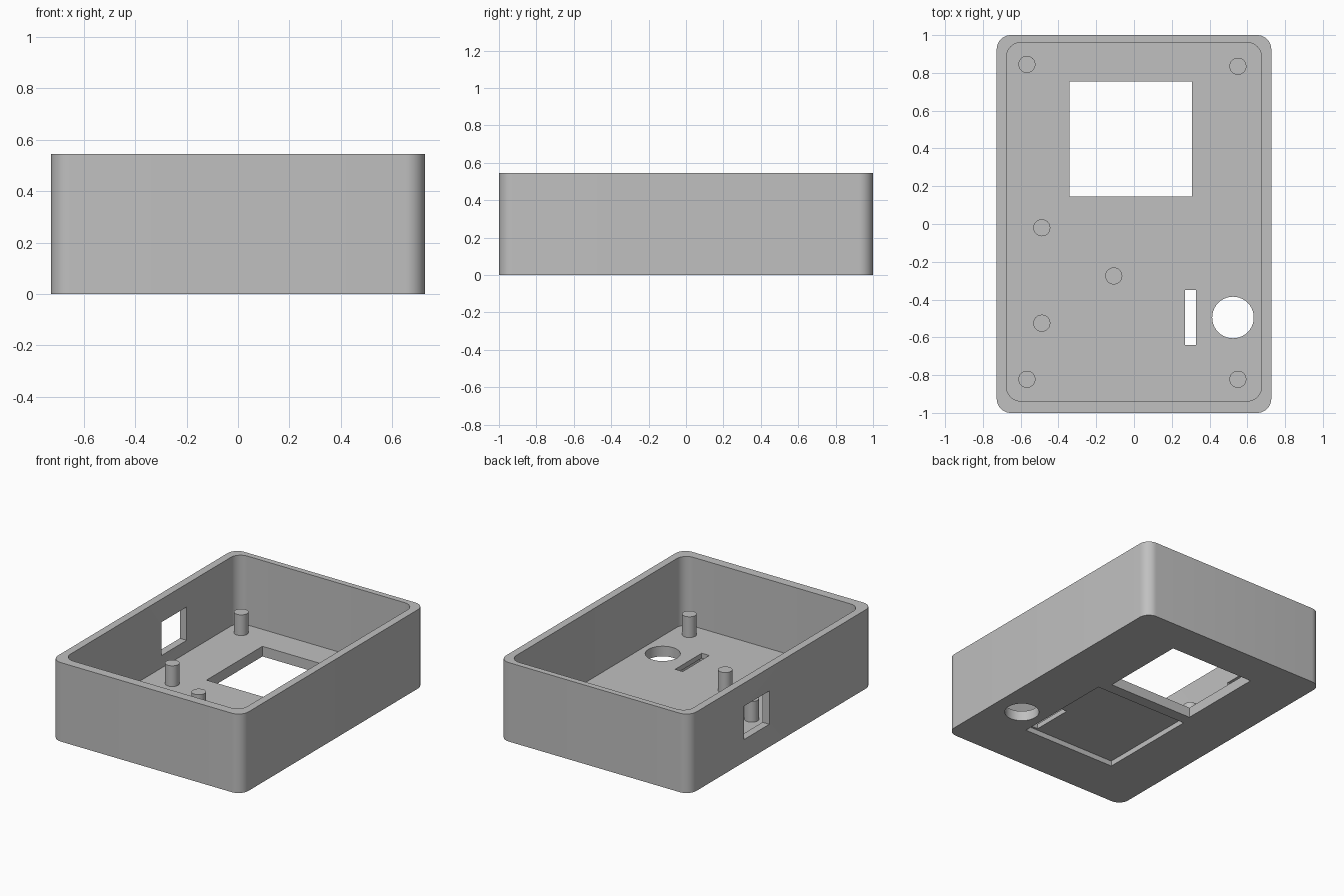
import bpy
import bmesh
from mathutils import Vector

if "Cube" in bpy.data.objects:
    bpy.data.objects.remove(bpy.data.objects["Cube"], do_unlink=True)

grey = bpy.data.materials.new("plain_grey")
grey.use_nodes = True
grey.diffuse_color = (0.527, 0.527, 0.527, 1)
grey.node_tree.nodes["Principled BSDF"].inputs["Base Color"].default_value = grey.diffuse_color

HEIGHT, FLOOR, RECESS = 0.545, 0.07, 0.036


def finish(name, bm):
    bmesh.ops.recalc_face_normals(bm, faces=bm.faces)
    mesh = bpy.data.meshes.new(name)
    bm.to_mesh(mesh)
    bm.free()
    mesh.materials.append(grey)
    obj = bpy.data.objects.new(name, mesh)
    bpy.context.collection.objects.link(obj)
    return obj


def block(name, low, high, radius=0):
    """Box between two corners, with optional rounded vertical edges."""
    low, high = Vector(low), Vector(high)
    bm = bmesh.new()
    bmesh.ops.create_cube(bm, size=1)
    bmesh.ops.scale(bm, vec=high - low, verts=bm.verts)
    bmesh.ops.translate(bm, vec=(low + high) / 2, verts=bm.verts)
    if radius:
        upright = [e for e in bm.edges
                   if abs(e.verts[0].co.z - e.verts[1].co.z) > 0.01]
        bmesh.ops.bevel(bm, geom=upright, offset=radius, segments=10,
                        profile=0.5, affect='EDGES')
    return finish(name, bm)


def cylinder(name, x, y, radius, low, high):
    bm = bmesh.new()
    bmesh.ops.create_cone(bm, cap_ends=True, segments=40, radius1=radius,
                          radius2=radius, depth=high - low)
    bmesh.ops.translate(bm, vec=(x, y, (low + high) / 2), verts=bm.verts)
    return finish(name, bm)


def activate(obj):
    bpy.ops.object.select_all(action='DESELECT')
    obj.select_set(True)
    bpy.context.view_layer.objects.active = obj


def smooth(obj):
    activate(obj)
    bpy.ops.object.shade_smooth_by_angle(angle=0.6)


# Outer shell
case = block("case_shell", (-0.727, -1, 0), (0.727, 1, HEIGHT), 0.075)

# Openings: cavity, display, slot, knob hole, side port, underside recess
cutters = [
    block("cavity_cutter", (-0.675, -0.937, FLOOR), (0.675, 0.96, 1), 0.075),
    block("display_cutter", (-0.342, 0.145, -0.1), (0.306, 0.755, 0.2)),
    block("slot_cutter", (0.27, -0.64, -0.1), (0.328, -0.35, 0.2)),
    cylinder("round_hole_cutter", 0.524, -0.495, 0.11, -0.1, 0.2),
    block("side_port_cutter", (-0.9, 0.13, 0.156), (-0.6, 0.405, 0.386)),
    block("recess_cutter", (-0.36, -0.656, -0.1), (0.354, 0.066, RECESS)),
]
activate(case)
for cutter in cutters:
    cutter.hide_render = True
    mod = case.modifiers.new(cutter.name, 'BOOLEAN')
    mod.operation = 'DIFFERENCE'
    mod.solver = 'EXACT'
    mod.object = cutter
    bpy.ops.object.modifier_apply(modifier=mod.name)
    bpy.data.objects.remove(cutter, do_unlink=True)
smooth(case)

# Mounting posts standing on the floor
posts = {
    "back_right_post": (-0.567, 0.845),
    "back_left_post": (0.55, 0.835),
    "front_right_post": (-0.567, -0.822),
    "front_left_post": (0.55, -0.822),
    "board_post_back": (-0.488, -0.02),
    "board_post_middle": (-0.107, -0.275),
    "board_post_front": (-0.488, -0.525),
}
for name, (x, y) in posts.items():
    smooth(cylinder(name, x, y, 0.045, FLOOR - 0.01, 0.213))
